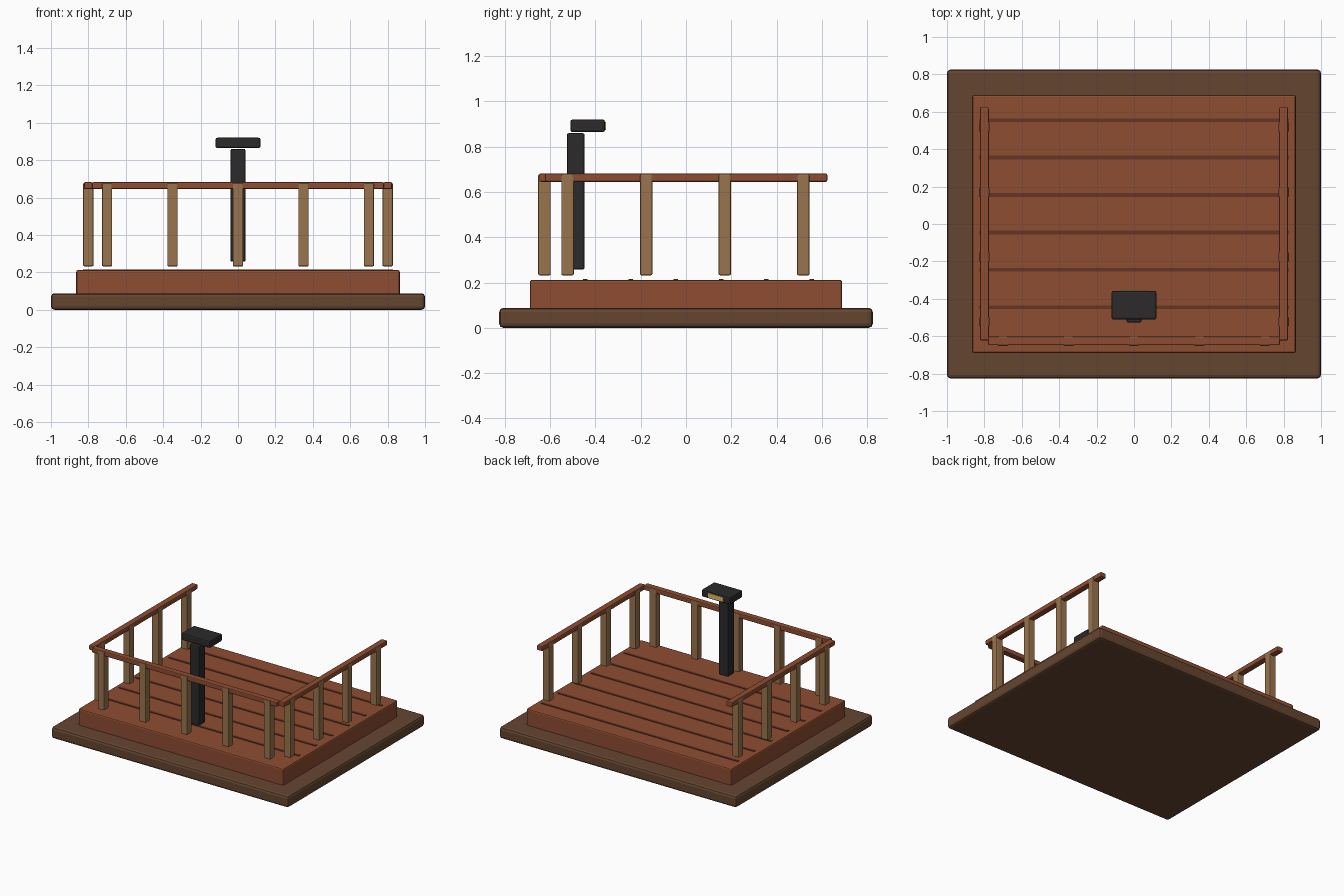
import bpy, bmesh

if "Cube" in bpy.data.objects:
    bpy.data.objects.remove(bpy.data.objects["Cube"])


def material(name, rgb):
    m = bpy.data.materials.new(name)
    m.diffuse_color = (*rgb, 1)
    m.use_nodes = True
    m.node_tree.nodes["Principled BSDF"].inputs["Base Color"].default_value = m.diffuse_color
    return m


EARTH = material("dark_wood", (0.13, 0.06, 0.03))
DECK = material("red_wood", (0.27, 0.075, 0.032))
GROOVE = material("groove_wood", (0.13, 0.035, 0.017))
POST = material("light_wood", (0.32, 0.175, 0.075))
BLACK = material("dark_metal", (0.025, 0.023, 0.024))
LAMP = material("warm_lens", (0.75, 0.5, 0.15))


def box(name, lo, hi, mat, bevel=0.0):
    bm = bmesh.new()
    bmesh.ops.create_cube(bm, size=1)
    for v in bm.verts:
        v.co = [(l + h) / 2 + c * (h - l) for l, h, c in zip(lo, hi, v.co)]
    if bevel:
        bmesh.ops.bevel(bm, geom=bm.edges[:], offset=bevel, segments=2,
                        profile=0.5, affect='EDGES')
    me = bpy.data.meshes.new(name)
    bm.to_mesh(me)
    bm.free()
    me.materials.append(mat)
    ob = bpy.data.objects.new(name, me)
    bpy.context.collection.objects.link(ob)
    return ob


# Ground slab and deck
box("base_slab", (-1, -0.825, 0), (1, 0.825, 0.088), EARTH, 0.018)
box("deck", (-0.865, -0.69, 0.07), (0.865, 0.69, 0.212), DECK, 0.01)

# Plank seams across the deck
for i in range(6):
    y = -0.445 + 0.2 * i
    box(f"plank_seam_{i}", (-0.83, y - 0.01, 0.205), (0.83, y + 0.01, 0.216), GROOVE)


# Railing posts, front row then both sides
def post(name, x, y):
    w = 0.0275
    box(name, (x - w, y - w, 0.232), (x + w, y + w, 0.678), POST, 0.006)


for i in range(5):
    post(f"front_post_{i}", -0.7 + 0.35 * i, -0.625)
for side, s in (("left", -1), ("right", 1)):
    for i in range(4):
        post(f"{side}_post_{i}", s * 0.8, -0.523 + 0.347 * i)
    # Side handrail
    box(f"{side}_rail", (s * 0.8 - 0.024, -0.622, 0.645),
        (s * 0.8 + 0.024, 0.624, 0.682), DECK, 0.007)
box("front_rail", (-0.78, -0.648, 0.645), (0.78, -0.602, 0.682), DECK, 0.007)

# Lamp column, head and lens
box("lamp_column", (-0.04, -0.526, 0.257), (0.04, -0.448, 0.86), BLACK, 0.008)
box("lamp_head", (-0.12, -0.511, 0.864), (0.12, -0.358, 0.92), BLACK, 0.01)
box("lamp_lens", (-0.065, -0.37, 0.873), (0.065, -0.353, 0.909), LAMP, 0.003)
